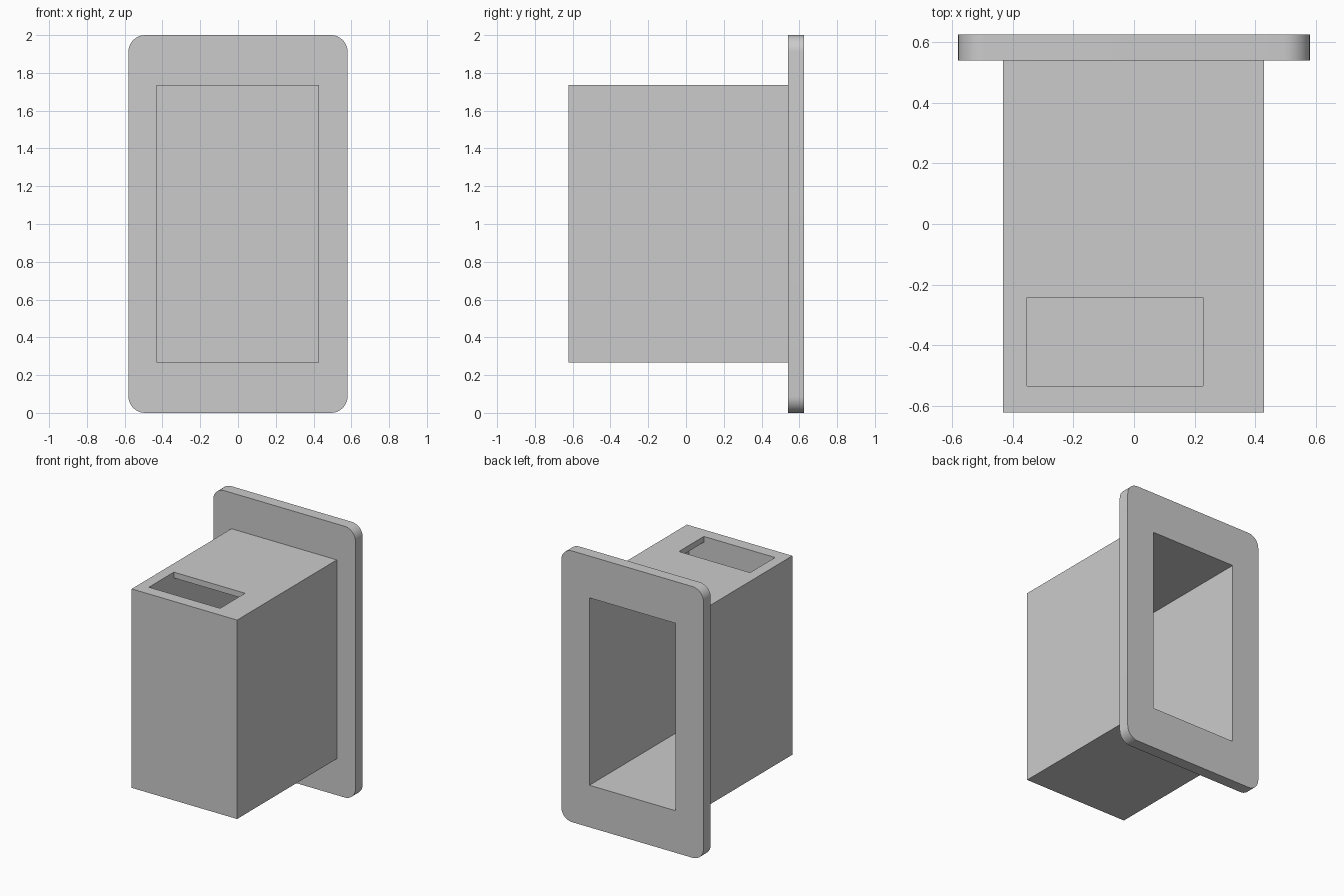
import bpy
import bmesh
import math
from mathutils import Vector

default = bpy.data.objects.get("Cube")
if default:
    bpy.data.objects.remove(default, do_unlink=True)

grey = bpy.data.materials.new("plain_grey")
grey.use_nodes = True
colour = (0.6, 0.6, 0.6, 1.0)
grey.diffuse_color = colour
grey.node_tree.nodes["Principled BSDF"].inputs["Base Color"].default_value = colour


def block(name, low, high, radius=0.0):
    """Box between two corners, optionally rounding the edges along y."""
    low, high = Vector(low), Vector(high)
    bm = bmesh.new()
    bmesh.ops.create_cube(bm, size=1)
    for v in bm.verts:
        v.co = (low + high) / 2 + v.co * (high - low)
    if radius:
        edges = [e for e in bm.edges
                 if abs(e.verts[0].co.y - e.verts[1].co.y) > 0.01]
        bmesh.ops.bevel(bm, geom=edges, offset=radius, segments=10,
                        profile=0.5, affect='EDGES')
    mesh = bpy.data.meshes.new(name)
    bm.to_mesh(mesh)
    bm.free()
    mesh.materials.append(grey)
    obj = bpy.data.objects.new(name, mesh)
    bpy.context.collection.objects.link(obj)
    return obj


def combine(target, tool, operation):
    """Apply a boolean and discard the tool."""
    tool.hide_render = True
    mod = target.modifiers.new(operation.lower(), 'BOOLEAN')
    mod.operation = operation
    mod.solver = 'EXACT'
    mod.object = tool
    bpy.context.view_layer.objects.active = target
    bpy.ops.object.modifier_apply(modifier=mod.name)
    bpy.data.objects.remove(tool, do_unlink=True)


# Rounded flange joined to the deep box
housing = block("flanged_housing", (-0.58, 0.54, 0), (0.58, 0.625, 2), 0.088)
box = block("box_body", (-0.432, -0.622, 0.268), (0.428, 0.58, 1.735))
combine(housing, box, 'UNION')

# Deep cavity open at the back
cavity = block("cavity_cutter", (-0.353, -0.534, 0.31), (0.35, 0.8, 1.692))
combine(housing, cavity, 'DIFFERENCE')

# Slot through the top wall, flush with the cavity's front and side walls
slot = block("slot_cutter", (-0.353, -0.534, 1.5), (0.228, -0.243, 1.9))
combine(housing, slot, 'DIFFERENCE')

# Smooth rounded corners, crisp edges elsewhere
bpy.ops.object.select_all(action='DESELECT')
housing.select_set(True)
bpy.context.view_layer.objects.active = housing
bpy.ops.object.shade_smooth_by_angle(angle=math.radians(30))
